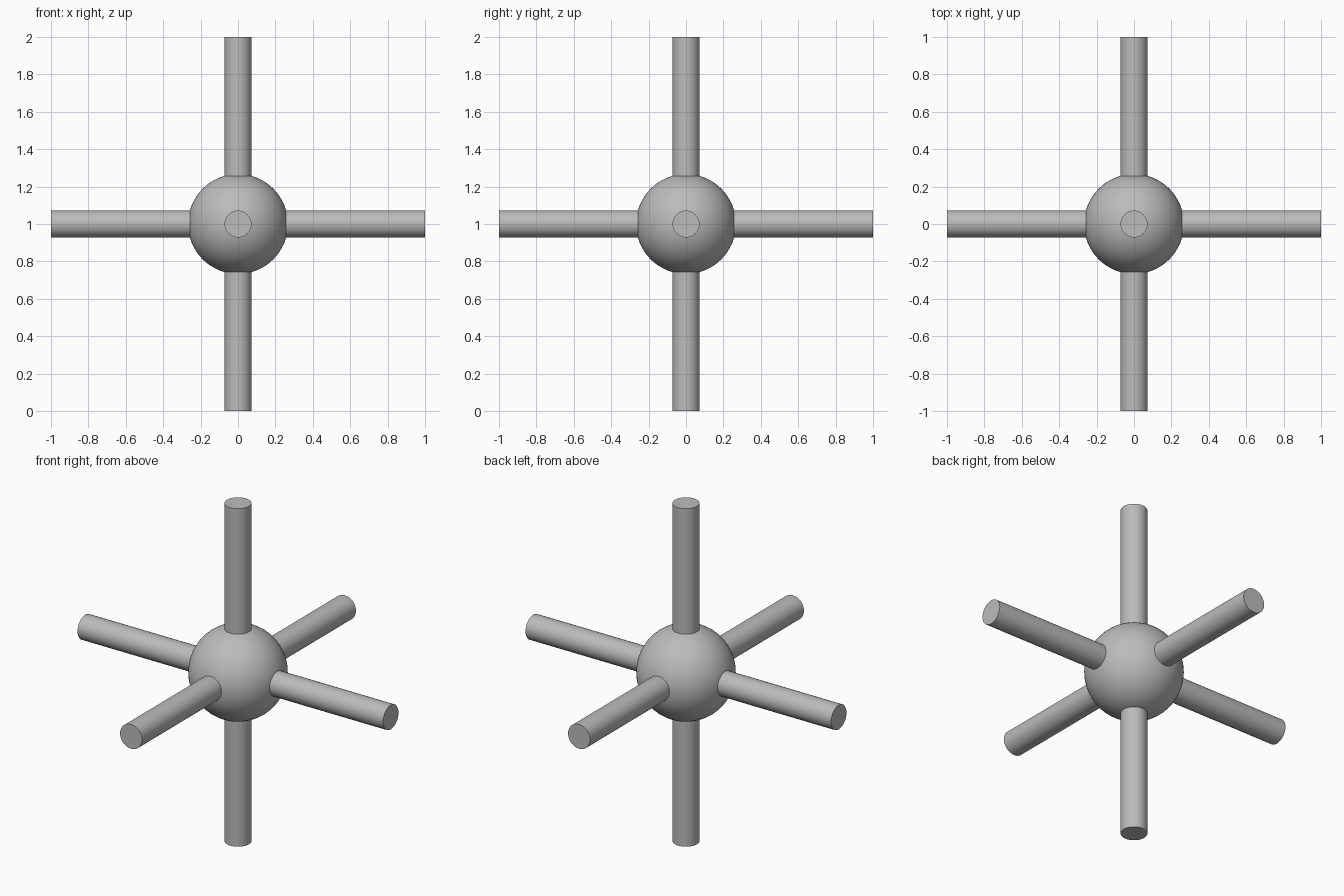
import bpy
from mathutils import Vector

cube = bpy.data.objects.get("Cube")
if cube:
    bpy.data.objects.remove(cube, do_unlink=True)

CENTRE = Vector((0, 0, 1))
BALL_RADIUS = 0.267
ROD_RADIUS = 0.072
ROD_START = 0.2   # hidden inside the ball
ROD_END = 1.0

grey = bpy.data.materials.new("plain grey")
grey.use_nodes = True
colour = (0.5, 0.5, 0.5, 1)
grey.diffuse_color = colour
grey.node_tree.nodes["Principled BSDF"].inputs["Base Color"].default_value = colour


def finish(name):
    """Name, colour and smooth the newly added part."""
    part = bpy.context.object
    part.name = name
    part.data.materials.append(grey)
    bpy.ops.object.shade_smooth_by_angle()


# Central ball
bpy.ops.mesh.primitive_uv_sphere_add(
    segments=64, ring_count=32, radius=BALL_RADIUS, location=CENTRE)
finish("central_ball")

# Six rods pointing out along the axes
directions = {
    "left_rod": (1, 0, 0), "right_rod": (-1, 0, 0),
    "back_rod": (0, 1, 0), "front_rod": (0, -1, 0),
    "top_rod": (0, 0, 1), "bottom_rod": (0, 0, -1),
}
for name, axis in directions.items():
    axis = Vector(axis)
    bpy.ops.mesh.primitive_cylinder_add(
        vertices=48, radius=ROD_RADIUS, depth=ROD_END - ROD_START,
        location=CENTRE + axis * (ROD_START + ROD_END) / 2,
        rotation=axis.to_track_quat("Z", "Y").to_euler())
    finish(name)
